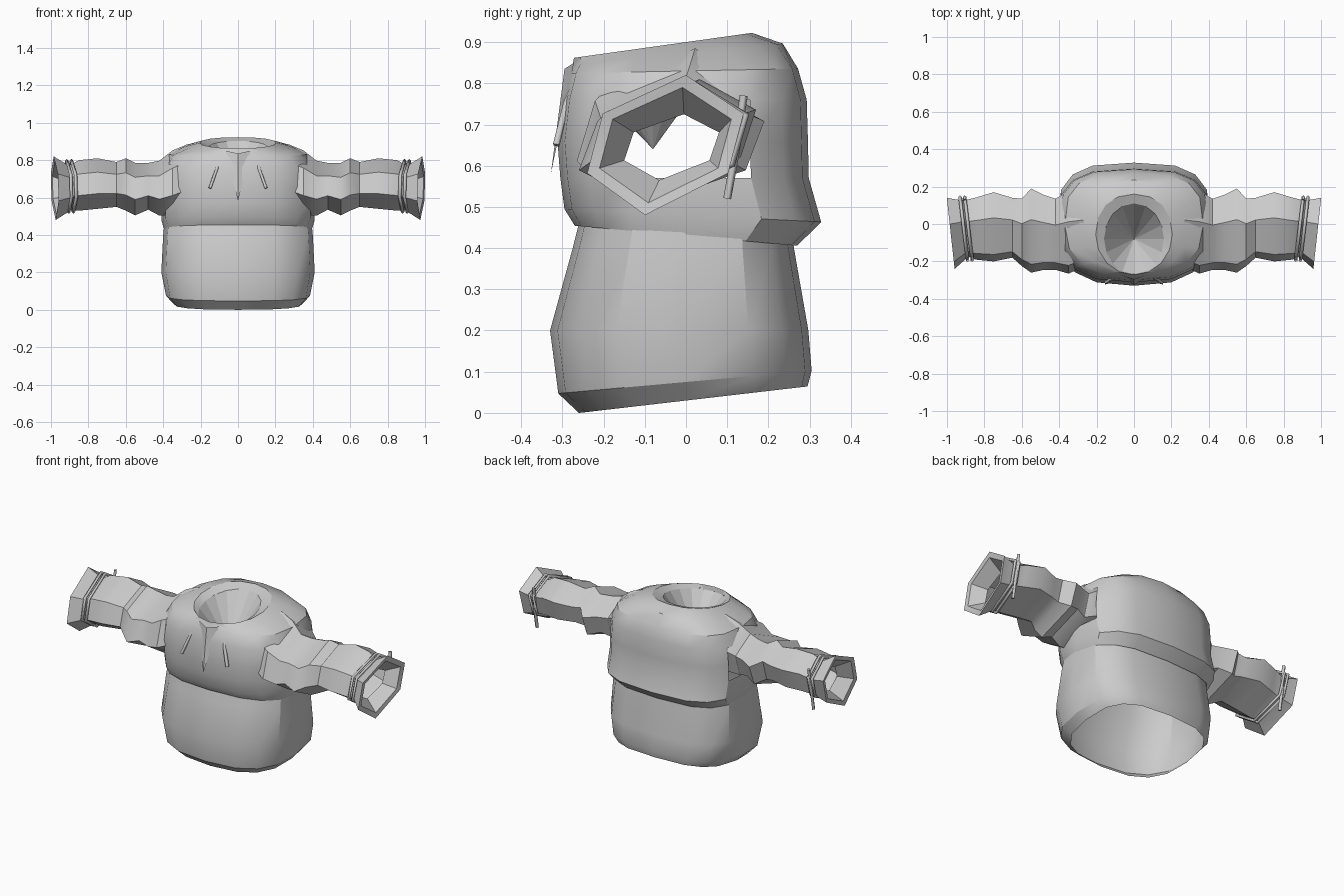
import bpy, bmesh, math

if "Cube" in bpy.data.objects:
    bpy.data.objects.remove(bpy.data.objects["Cube"], do_unlink=True)

GREY = (0.6, 0.6, 0.6, 1)
cloth = bpy.data.materials.new("grey cloth")
cloth.use_nodes = True
cloth.diffuse_color = GREY
cloth.node_tree.nodes["Principled BSDF"].inputs["Base Color"].default_value = GREY


def add_object(name, data, mirror=False):
    ob = bpy.data.objects.new(name, data)
    bpy.context.collection.objects.link(ob)
    data.materials.append(cloth)
    if mirror:
        mod = ob.modifiers.new("Mirror", "MIRROR")
        mod.use_mirror_merge = False
    return ob


def loft(name, rings, mirror=False, apex=None, hole=None, smooth=30):
    """Skin closed rings of points; optionally end in an apex or drop faces."""
    bm = bmesh.new()
    rows = [[bm.verts.new(p) for p in ring] for ring in rings]
    n = len(rows[0])
    for a, b in zip(rows, rows[1:]):
        for i in range(n):
            j = (i + 1) % n
            bm.faces.new((a[i], a[j], b[j], b[i]))
    if apex:
        tip = bm.verts.new(apex)
        for i in range(n):
            bm.faces.new((rows[-1][i], rows[-1][(i + 1) % n], tip))
    if hole:
        doomed = [f for f in bm.faces if hole(f.calc_center_median())]
        bmesh.ops.delete(bm, geom=doomed, context="FACES")
    me = bpy.data.meshes.new(name)
    bm.to_mesh(me)
    bm.free()
    ob = add_object(name, me, mirror)
    bpy.ops.object.select_all(action="DESELECT")
    ob.select_set(True)
    bpy.context.view_layer.objects.active = ob
    bpy.ops.object.shade_smooth_by_angle(angle=math.radians(smooth))
    return ob


def body_ring(z, rx, front, back, tilt=0.0, front_power=0.75, back_power=0.65, n=16):
    """Rounded-square section whose height leans with y by the tilt."""
    mid, ry = (front + back) / 2, (back - front) / 2
    pts = []
    for i in range(n):
        a = math.tau * i / n
        c, s = math.cos(a), math.sin(a)
        p = back_power if s > 0 else front_power
        x = rx * math.copysign(abs(c) ** p, c)
        y = mid + ry * math.copysign(abs(s) ** p, s)
        pts.append((x, y, z + tilt * y))
    return pts


HEX = [(-.8, .45), (-1, -.4), (-.26, -1), (.8, -.4), (1, .45), (.26, 1)]


def sleeve_ring(x, yc, ry, zc, rz, slant=0.0):
    return [(x + slant * u * ry, yc + u * ry, zc + v * rz) for u, v in HEX]


def cord(name, points, radius, cyclic=False):
    cu = bpy.data.curves.new(name, "CURVE")
    cu.dimensions = "3D"
    cu.bevel_depth = radius
    cu.bevel_resolution = 0
    cu.use_fill_caps = True
    sp = cu.splines.new("POLY")
    sp.points.add(len(points) - 1)
    for pt, co in zip(sp.points, points):
        pt.co = (*co, 1)
    sp.use_cyclic_u = cyclic
    return add_object(name, cu, True)


# Lower skirt of the shirt, open at the hem
loft("shirt_skirt", [body_ring(*r) for r in (
    (.03, .345, -.26, .295, .116),
    (.075, .385, -.31, .305, .09),
    (.2, .41, -.33, .297),
    (.4, .4, -.275, .262),
    (.5, .39, -.25, .25))])

# Blousing chest and shoulders, with openings into the sleeves
chest = [body_ring(*r) for r in (
    (.46, .37, -.25, .24, -.04),
    (.43, .395, -.27, .27, -.09),
    (.48, .41, -.295, .328, -.05),
    (.57, .41, -.305, .298),
    (.66, .41, -.312, .296),
    (.76, .4, -.3, .293),
    (.83, .37, -.285, .272, .02, .85),
    (.873, .29, -.275, .235, .1, .95, .8),
    (.9, .205, -.272, .16, .14, 1, .9))]
neck = body_ring(.883, .16, -.268, .11, .18, 1, 1)
loft("shirt_chest", chest + [neck],
     hole=lambda c: abs(c.x) > .36 and .57 < c.z < .77 and abs(c.y) < .12)

# Sunken neck lining
loft("neck_lining", [neck], apex=(0, -.08, .64), smooth=10)

# Pointed placket below the neckline, folded along its middle
bm = bmesh.new()
peak, toe, side = [bm.verts.new(p) for p in ((0, -.295, .835), (0, -.328, .58), (.065, -.272, .85))]
bm.faces.new((peak, toe, side))
placket = bpy.data.meshes.new("neck_placket")
bm.to_mesh(placket)
bm.free()
add_object("neck_placket", placket, True)

# Gathered sleeves ending in flared, turned-in cuffs
loft("sleeves", [sleeve_ring(*r) for r in (
    (.27, -.03, .2, .71, .175),
    (.35, -.045, .22, .68, .172),
    (.42, -.055, .19, .65, .147),
    (.48, -.045, .2, .66, .125),
    (.55, -.035, .225, .645, .14),
    (.6, -.045, .18, .67, .14),
    (.65, -.02, .16, .67, .12),
    (.75, -.015, .185, .675, .135),
    (.85, -.025, .165, .665, .135),
    (.9, -.025, .15, .65, .12, .1),
    (.98, -.05, .19, .65, .17, .11),
    (.975, -.05, .16, .65, .14, .11),
    (.9, -.035, .115, .645, .08, .1))], mirror=True)

# Ties wound around the wrists, with a hanging end
for k, x in enumerate((.885, .91)):
    cord("wrist_tie_" + str(k + 1), sleeve_ring(x, -.025, .17, .66, .138, .12), .009, True)
cord("wrist_tie_end", [(.905, .14, .77), (.91, .12, .63), (.91, .1, .52)], .01)

# Loose cords at the neckline
cord("neck_cord", [(.085, -.245, .85), (.115, -.29, .75), (.15, -.315, .65)], .01)
